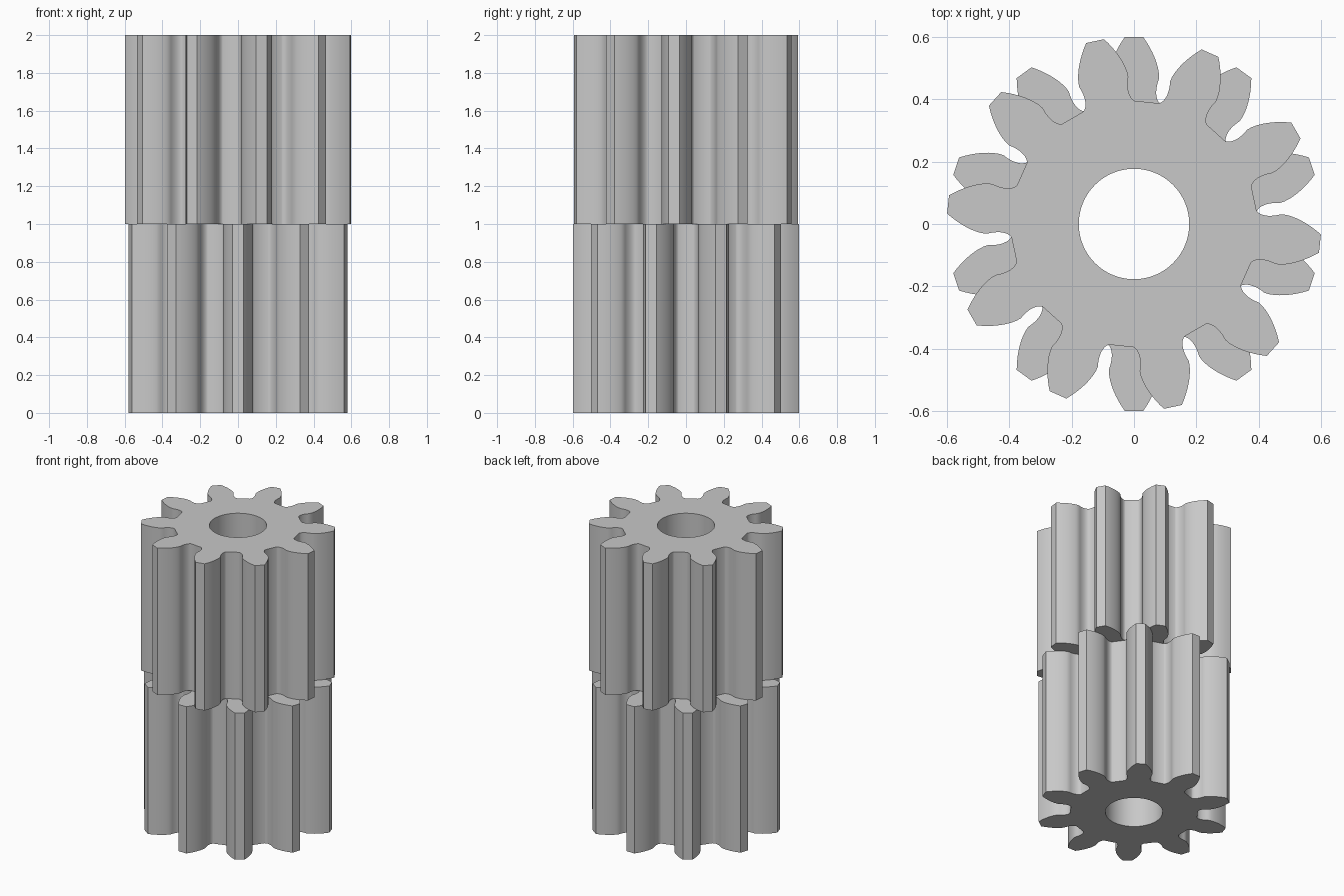
import bpy, bmesh, math

if "Cube" in bpy.data.objects:
    bpy.data.objects.remove(bpy.data.objects["Cube"])

TEETH, PITCH_R, TIP_R, ROOT_R, BORE_R = 10, 0.5, 0.6, 0.393, 0.177
PRESSURE = math.radians(20)
BASE_R = PITCH_R * math.cos(PRESSURE)

steel = bpy.data.materials.new("plain_grey")
steel.diffuse_color = (0.58, 0.58, 0.58, 1)
steel.use_nodes = True
steel.node_tree.nodes["Principled BSDF"].inputs["Base Color"].default_value = steel.diffuse_color


def inv(a):
    return math.tan(a) - a


def flank():
    """Half a tooth from root to tip: (radius, angle from tooth centre)."""
    pts = []
    # undercut fillet swept by the corner of the cutting rack
    s = math.pi * 0.1 / 4 - (PITCH_R - ROOT_R) * math.tan(PRESSURE)
    t_end = math.sqrt(0.472 ** 2 - ROOT_R ** 2)
    for i in range(11):
        t = s + (t_end - s) * i / 10
        from_gap = math.atan2(t, ROOT_R) - (t - s) / PITCH_R
        pts.append((math.hypot(ROOT_R, t), math.pi / TEETH - from_gap))
    # involute working face
    for i in range(1, 9):
        r = 0.472 + (TIP_R - 0.472) * i / 8
        a = math.acos(BASE_R / r)
        pts.append((r, math.pi / (2 * TEETH) + inv(PRESSURE) - inv(a)))
    return pts


def gear_outline(turn):
    half = flank()
    tooth = [(r, -a) for r, a in half] + [(r, a) for r, a in reversed(half)]
    tooth.append((ROOT_R, math.pi / TEETH))
    out = []
    for k in range(TEETH):
        c = turn + 2 * math.pi * k / TEETH
        out += [(r * math.cos(c + a), r * math.sin(c + a)) for r, a in tooth]
    return out


def make_gear(name, z0, height, turn):
    bm = bmesh.new()
    bore = [(BORE_R * math.cos(2 * math.pi * i / 64), BORE_R * math.sin(2 * math.pi * i / 64))
            for i in range(64)]
    edges = []
    for loop in (gear_outline(turn), bore):
        vs = [bm.verts.new((x, y, z0)) for x, y in loop]
        edges += [bm.edges.new((vs[i], vs[(i + 1) % len(vs)])) for i in range(len(vs))]
    # flat cap with the bore left open, then extruded upwards
    bmesh.ops.triangle_fill(bm, edges=edges, use_beauty=True, normal=(0, 0, 1))
    ext = bmesh.ops.extrude_face_region(bm, geom=bm.faces[:], use_keep_orig=True)
    top = [g for g in ext["geom"] if isinstance(g, bmesh.types.BMVert)]
    bmesh.ops.translate(bm, verts=top, vec=(0, 0, height))
    bmesh.ops.recalc_face_normals(bm, faces=bm.faces[:])
    me = bpy.data.meshes.new(name)
    bm.to_mesh(me)
    bm.free()
    me.materials.append(steel)
    ob = bpy.data.objects.new(name, me)
    bpy.context.collection.objects.link(ob)
    bpy.ops.object.select_all(action='DESELECT')
    ob.select_set(True)
    bpy.context.view_layer.objects.active = ob
    bpy.ops.object.shade_smooth_by_angle(angle=math.radians(30))


# two stacked pinions, the upper one turned by a third of a tooth
make_gear("lower_gear", 0, 1, math.radians(18))
make_gear("upper_gear", 1, 1, math.radians(30))
